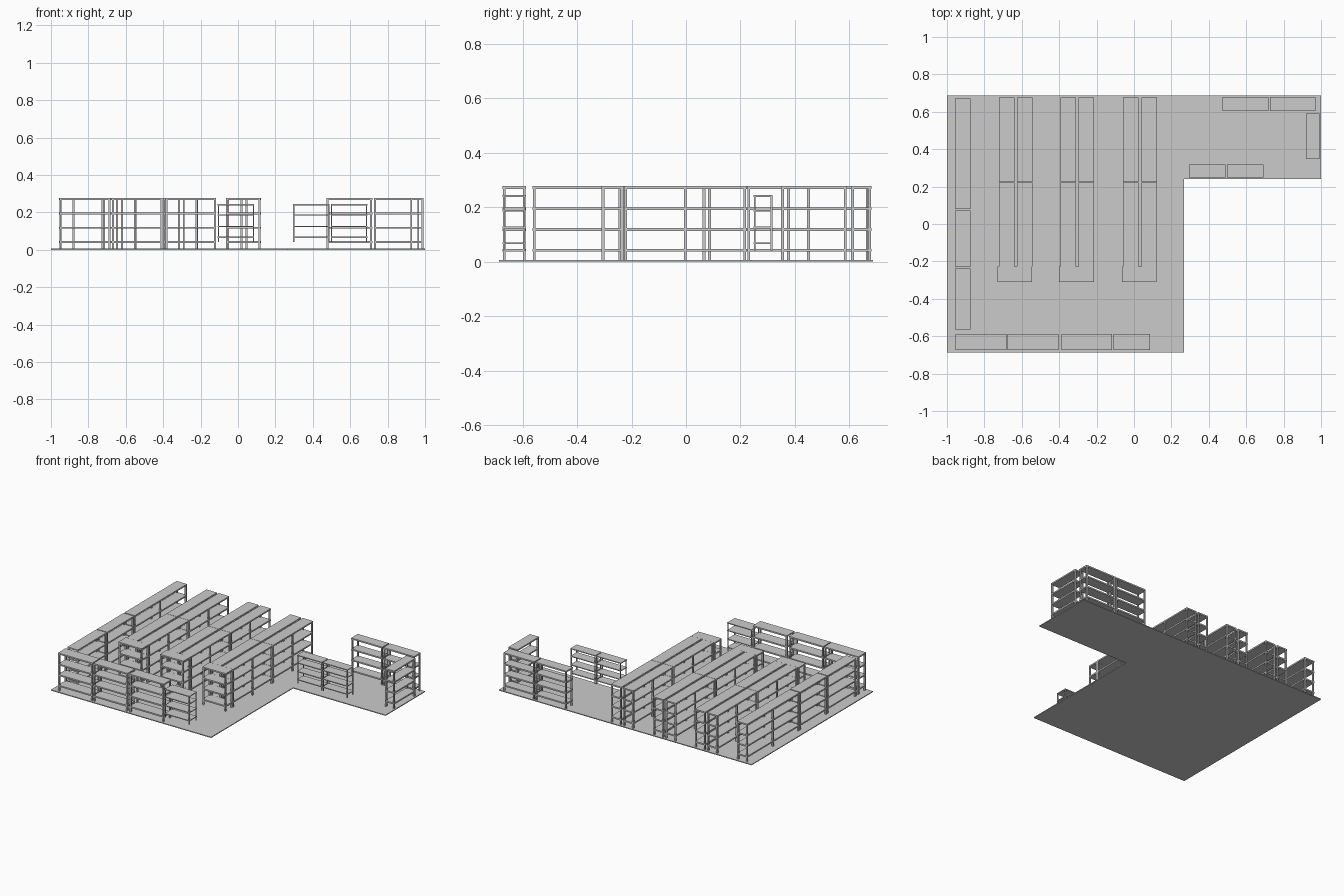
import bpy, bmesh

if "Cube" in bpy.data.objects:
    bpy.data.objects.remove(bpy.data.objects["Cube"])

def add_box(bm, x0, x1, y0, y1, z0, z1):
    vs = bmesh.ops.create_cube(bm, size=1)["verts"]
    for v in vs:
        v.co.x = x1 if v.co.x > 0 else x0
        v.co.y = y1 if v.co.y > 0 else y0
        v.co.z = z1 if v.co.z > 0 else z0

def finish(bm, name):
    me = bpy.data.meshes.new(name)
    bm.to_mesh(me)
    bm.free()
    ob = bpy.data.objects.new(name, me)
    bpy.context.collection.objects.link(ob)
    return ob

FLOOR = 0.006
TALL = dict(tops=(0.047, 0.123, 0.199, 0.277), t=0.010, p=0.010, base=FLOOR)
LOW = dict(tops=(0.070, 0.128, 0.190, 0.244), t=0.006, p=0.006, base=0.041)

def rack(name, x0, x1, y0, y1, style=TALL, bays_x=1, bays_y=1):
    """Open shelving: four boards and square posts at every bay corner."""
    bm = bmesh.new()
    t, p = style["t"], style["p"]
    for z in style["tops"]:
        add_box(bm, x0, x1, y0, y1, z - t, z)
    e = 0.001
    for i in range(bays_x + 1):
        for j in range(bays_y + 1):
            px = x0 + e + (x1 - x0 - p - 2 * e) * i / bays_x
            py = y0 + e + (y1 - y0 - p - 2 * e) * j / bays_y
            add_box(bm, px, px + p, py, py + p, style["base"], style["tops"][-1] - e)
    finish(bm, name)

# L-shaped floor slab
bm = bmesh.new()
outline = [(-1, -0.687), (0.268, -0.687), (0.268, 0.24), (1, 0.24), (1, 0.687), (-1, 0.687)]
face = bm.faces.new([bm.verts.new((x, y, 0)) for x, y in outline])
ext = bmesh.ops.extrude_face_region(bm, geom=[face])
for g in ext["geom"]:
    if isinstance(g, bmesh.types.BMVert):
        g.co.z = FLOOR
bmesh.ops.recalc_face_normals(bm, faces=bm.faces[:])
finish(bm, "floor_slab")

# Left wall racks
for y0, y1, n in ((-0.563, -0.237, 1), (-0.230, 0.072, 1), (0.080, 0.672, 2)):
    rack("left_wall_rack", -0.956, -0.874, y0, y1, bays_y=n)

# Front wall racks, the last one low
for x0, x1 in ((-0.954, -0.682), (-0.675, -0.404), (-0.388, -0.117)):
    rack("front_wall_rack", x0, x1, -0.673, -0.588)
rack("front_low_rack", -0.109, 0.086, -0.673, -0.588, LOW)

# Three double aisles, each with an end rack
for cx in (-0.635, -0.305, 0.030):
    for a, b in ((-0.088, -0.005), (0.009, 0.092)):
        for y0, y1 in ((-0.228, 0.222), (0.224, 0.676)):
            rack("aisle_rack", cx + a, cx + b, y0, y1, bays_y=2)
    rack("aisle_end_rack", cx - 0.095, cx + 0.090, -0.311, -0.2285)

# Racks around the side wing
for x0, x1 in ((0.472, 0.718), (0.726, 0.970)):
    rack("wing_back_rack", x0, x1, 0.605, 0.680)
rack("wing_side_rack", 0.920, 0.992, 0.348, 0.591)
for x0, x1 in ((0.294, 0.490), (0.496, 0.692)):
    rack("wing_low_rack", x0, x1, 0.248, 0.318, LOW)
